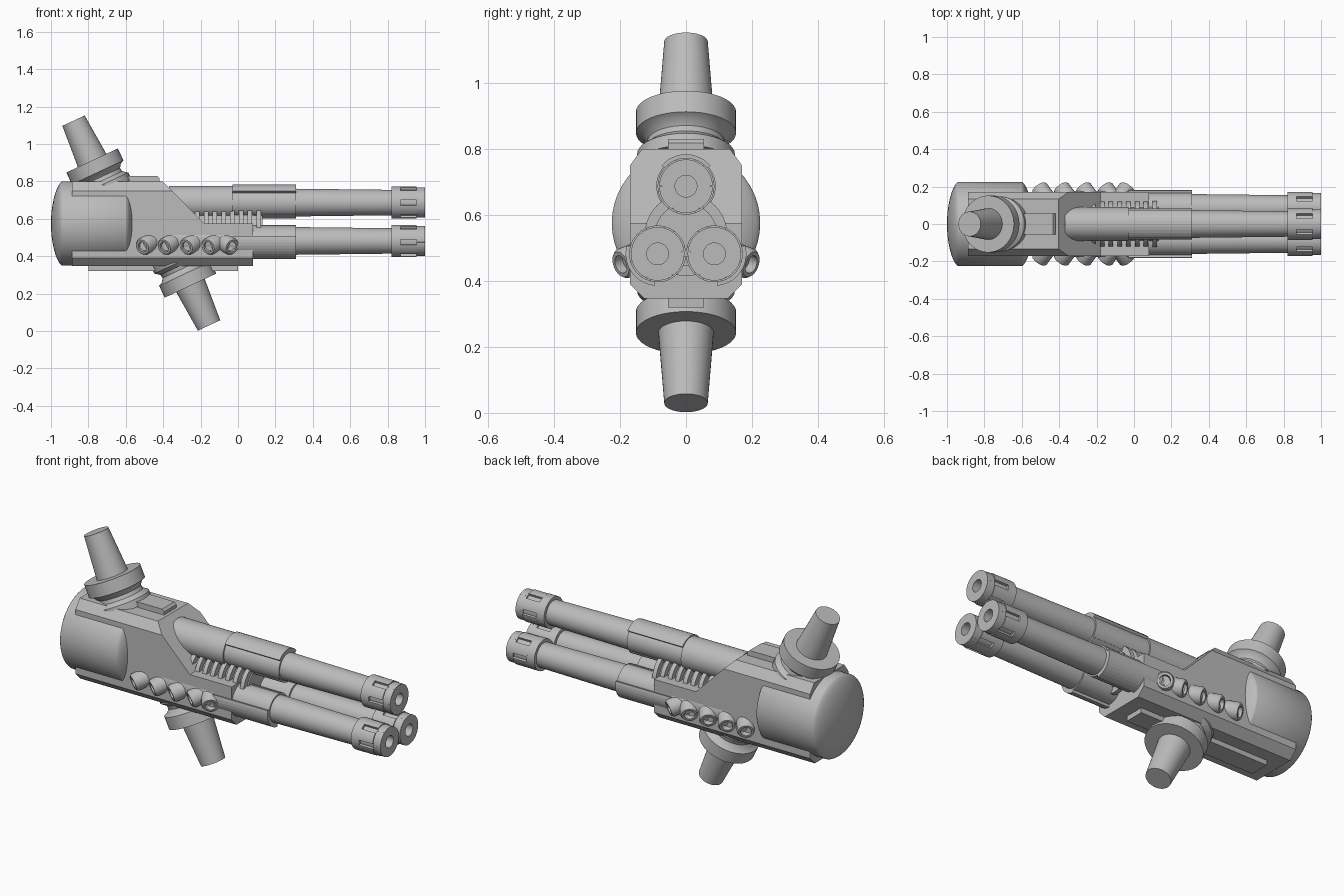
import bpy, bmesh, math
from mathutils import Vector, Matrix

cube = bpy.data.objects.get("Cube")
if cube:
    bpy.data.objects.remove(cube)

GREY = (0.5, 0.5, 0.5, 1)
metal = bpy.data.materials.new("plain_grey")
metal.use_nodes = True
metal.diffuse_color = GREY
metal.node_tree.nodes["Principled BSDF"].inputs["Base Color"].default_value = GREY

ALONG_X = Matrix.Rotation(math.pi / 2, 4, 'Y')


def finish(name, bm, smooth=False):
    bmesh.ops.recalc_face_normals(bm, faces=bm.faces)
    mesh = bpy.data.meshes.new(name)
    bm.to_mesh(mesh)
    bm.free()
    mesh.materials.append(metal)
    obj = bpy.data.objects.new(name, mesh)
    bpy.context.collection.objects.link(obj)
    if smooth:
        bpy.ops.object.select_all(action='DESELECT')
        obj.select_set(True)
        bpy.context.view_layer.objects.active = obj
        bpy.ops.object.shade_smooth_by_angle(angle=math.radians(35))
    return obj


def lathe(name, profile, matrix, steps=40):
    """Spin (radius, height) points around local z, then place."""
    bm = bmesh.new()
    verts = [bm.verts.new((r, 0, h)) for r, h in profile]
    edges = [bm.edges.new(pair) for pair in zip(verts, verts[1:])]
    bmesh.ops.spin(bm, geom=verts + edges, axis=(0, 0, 1), cent=(0, 0, 0),
                   angle=math.tau, steps=steps)
    bmesh.ops.remove_doubles(bm, verts=bm.verts, dist=0.0005)
    bm.transform(matrix)
    return finish(name, bm, True)


def prism(name, points, sweep):
    """Extrude a closed outline along a vector."""
    bm = bmesh.new()
    face = bm.faces.new([bm.verts.new(p) for p in points])
    out = bmesh.ops.extrude_face_region(bm, geom=[face])
    moved = [v for v in out["geom"] if isinstance(v, bmesh.types.BMVert)]
    bmesh.ops.translate(bm, verts=moved, vec=sweep)
    return finish(name, bm)


def box(name, x, y, z):
    return prism(name, [(x[0], y[0], z[0]), (x[1], y[0], z[0]),
                        (x[1], y[1], z[0]), (x[0], y[1], z[0])], (0, 0, z[1] - z[0]))


def arc_plate(name, centre, x, radii, middle, half):
    """Curved plate around a barrel; angles in degrees from +y towards +z."""
    n = 10
    sweep = [math.radians(middle - half + 2 * half * i / n) for i in range(n + 1)]
    rim = [(radii[1], a) for a in sweep] + [(radii[0], a) for a in reversed(sweep)]
    pts = [(x[0], centre[0] + r * math.cos(a), centre[1] + r * math.sin(a)) for r, a in rim]
    obj = prism(name, pts, (x[1] - x[0], 0, 0))
    return obj


# Chamfered housing with a sloped front step
half = [(0.127, 0.347), (0.17, 0.39), (0.17, 0.75), (0.133, 0.80)]
outline = half + [(-y, z) for y, z in reversed(half)]
housing = prism("housing", [(-0.888, y, z) for y, z in outline], (0.968, 0, 0))
ridge = box("top_ridge", (-0.75, -0.42), (-0.055, 0.055), (0.79, 0.83))
cutter = prism("step_cutter", [(x, -0.3, z) for x, z in
               [(-0.6, 1.0), (-0.18, 0.575), (0.3, 0.575), (0.3, 1.0)]], (0, 0.6, 0))
cutter.hide_render = True
cutter.hide_viewport = True
for part in (housing, ridge):
    cut = part.modifiers.new("step", 'BOOLEAN')
    cut.operation = 'DIFFERENCE'
    cut.solver = 'EXACT'
    cut.object = cutter
box("belly_rail", (-0.8, 0.0), (-0.055, 0.055), (0.32, 0.36))

# Rear drum with shallow domes at both ends
dome = [(0.225 * math.sin(t), 0.06 * math.cos(t) ** 1.3)
        for t in [i * math.pi / 20 for i in range(10)]] + [(0.225, 0)]
drum = [(r, 0.17 + h) for r, h in dome] + [(r, -0.17 - h) for r, h in reversed(dome)]
lathe("rear_drum", drum, Matrix.Translation((-0.77, 0, 0.575)) @ ALONG_X, 48)

# Finned core between the barrels
core = Matrix.Translation((0, 0, 0.54)) @ ALONG_X
lathe("cooling_core", [(0, -0.3), (0.095, -0.3), (0.095, 0.13), (0, 0.13)], core)
for i in range(8):
    x = -0.23 + i * 0.047
    lathe("cooling_fin", [(0, x), (0.125, x), (0.125, x + 0.024), (0, x + 0.024)], core)

# Three barrels with split sleeves and notched muzzles
for label, y, z, outward in (("top", 0, 0.687, 90), ("left", 0.086, 0.482, -35),
                             ("right", -0.086, 0.482, 215)):
    place = Matrix.Translation((0, y, z)) @ ALONG_X
    lathe(label + "_barrel",
          [(0, -0.37), (0.09, -0.37), (0.09, -0.03), (0.082, -0.03), (0.082, 0.31),
           (0.074, 0.31), (0.068, 0.82), (0.086, 0.82), (0.086, 0.87), (0.073, 0.87),
           (0.073, 1.0), (0.033, 1.0), (0.033, 0.94), (0, 0.94)], place)
    arc_plate(label + "_outer_sleeve", (y, z), (-0.03, 0.31), (0.07, 0.097), outward, 50)
    arc_plate(label + "_inner_sleeve", (y, z), (0.08, 0.31), (0.07, 0.086), outward + 180, 45)
    for k in range(6):
        angle = outward + 60 * k
        arc_plate(label + "_muzzle_tooth", (y, z), (0.865, 0.955), (0.06, 0.086), angle, 20)
        arc_plate(label + "_muzzle_rim", (y, z), (0.955, 1.0), (0.06, 0.081), angle, 29.9)

# Tilted mounting stubs above and below
stub = [(0, 0.235), (0.066, 0.235), (0.084, 0), (0.152, 0), (0.152, -0.07),
        (0.132, -0.08), (0.118, -0.1), (0.122, -0.12), (0.148, -0.14),
        (0.148, -0.18), (0, -0.18)]
for name, pos, tilt in (("upper_mount", (-0.78, 0, 0.912), -25),
                        ("lower_mount", (-0.254, 0, 0.243), 155)):
    lathe(name, stub, Matrix.Translation(pos) @ Matrix.Rotation(math.radians(tilt), 4, 'Y'))

# Angled exhaust ports along both sides
port = [(0, -0.1), (0.047, -0.1), (0.047, 0.0), (0.04, 0.01), (0.028, 0.01),
        (0.028, -0.02), (0, -0.02)]
for side in (-1, 1):
    for i in range(5):
        lean = 0.55 if i == 4 else -0.55
        aim = Vector((lean, side * 0.75, -0.3))
        spot = Vector((-0.505 + i * 0.117, side * 0.19, 0.453))
        turn = aim.to_track_quat('Z', 'Y').to_matrix().to_4x4()
        lathe("exhaust_port", port, Matrix.Translation(spot) @ turn, 24)
